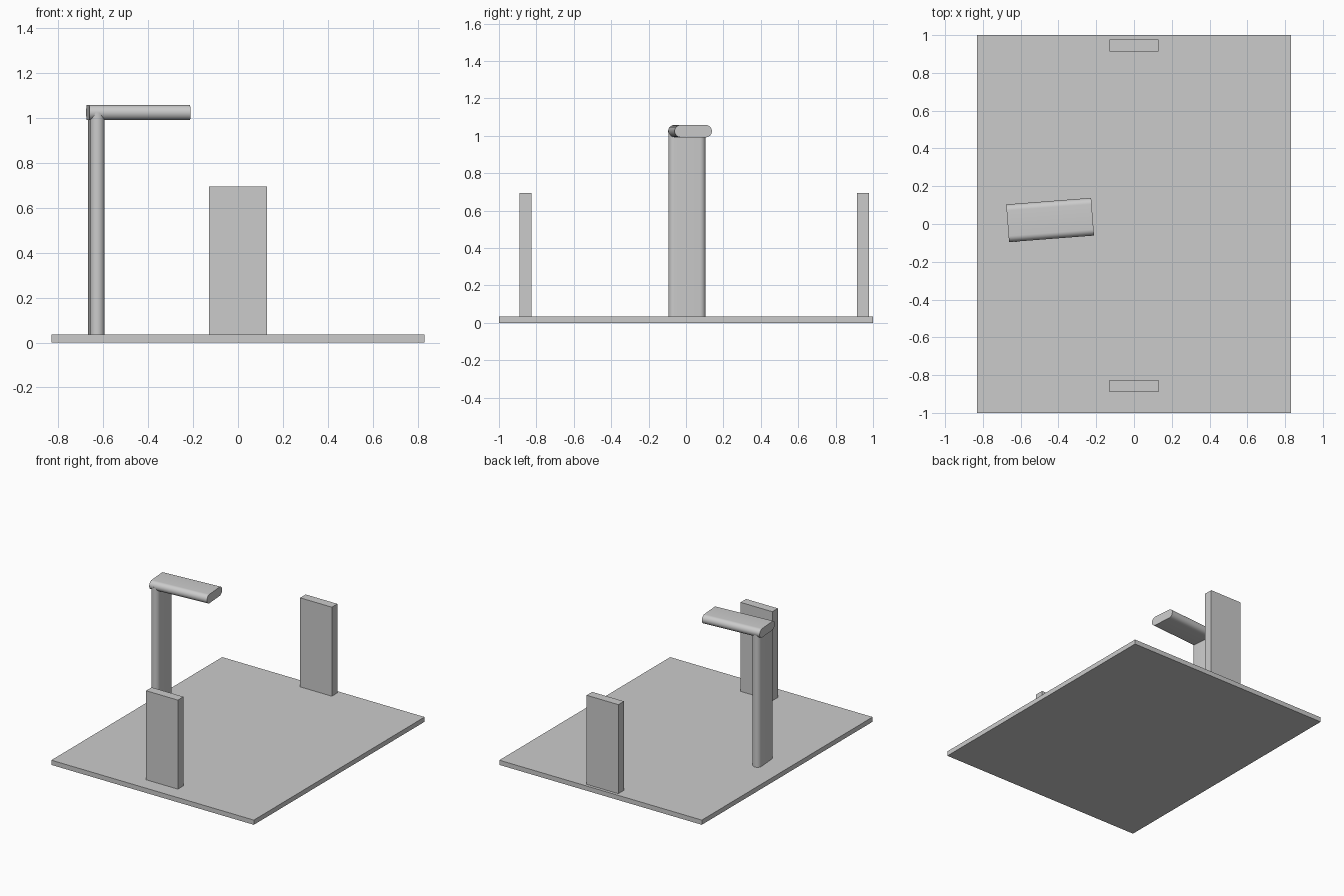
import bpy, bmesh, math
from mathutils import Matrix

if "Cube" in bpy.data.objects:
    bpy.data.objects.remove(bpy.data.objects["Cube"])

TILT = math.radians(4.4)   # slight turn of the lamp about z


def box(name, x0, x1, y0, y1, z0, z1):
    bm = bmesh.new()
    bmesh.ops.create_cube(bm, size=1)
    bm.transform(Matrix.Translation(((x0 + x1) / 2, (y0 + y1) / 2, (z0 + z1) / 2))
                 @ Matrix.Diagonal((x1 - x0, y1 - y0, z1 - z0, 1)))
    return finish(name, bm)


def finish(name, bm):
    me = bpy.data.meshes.new(name)
    bm.to_mesh(me)
    bm.free()
    ob = bpy.data.objects.new(name, me)
    bpy.context.collection.objects.link(ob)
    return ob


def rounded_bar(name, thick, width, length, matrix, seg=16):
    """Stadium section (thick in x, width in y) extruded along z."""
    r, h = thick / 2, (width - thick) / 2
    bm = bmesh.new()
    pts = []
    for side in (0, 1):
        for i in range(seg + 1):
            a = math.pi * (side + i / seg)
            pts.append((r * math.cos(a), r * math.sin(a) + (h, -h)[side], 0))
    face = bm.faces.new([bm.verts.new(p) for p in pts])
    ext = bmesh.ops.extrude_face_region(bm, geom=[face])
    top = [v for v in ext["geom"] if isinstance(v, bmesh.types.BMVert)]
    bmesh.ops.translate(bm, verts=top, vec=(0, 0, length))
    bm.transform(matrix)
    bmesh.ops.recalc_face_normals(bm, faces=bm.faces)
    ob = finish(name, bm)
    bpy.ops.object.select_all(action='DESELECT')
    ob.select_set(True)
    bpy.context.view_layer.objects.active = ob
    bpy.ops.object.shade_smooth_by_angle(angle=math.radians(30))
    return ob


# base plate and the two upright panels
box("base_plate", -0.83, 0.83, -1, 1, 0, 0.035)
box("front_panel", -0.13, 0.13, -0.89, -0.825, 0.035, 0.695)
box("back_panel", -0.13, 0.13, 0.913, 0.978, 0.035, 0.695)

# bent post: upright and horizontal arm
turn = Matrix.Rotation(TILT, 4, 'Z')
rounded_bar("post", 0.064, 0.2, 0.99, Matrix.Translation((-0.632, 0.005, 0.035)) @ turn)
rounded_bar("arm", 0.066, 0.2, 0.451,
            Matrix.Translation((-0.669, 0.004, 1.025)) @ turn @ Matrix.Rotation(math.pi / 2, 4, 'Y'))
